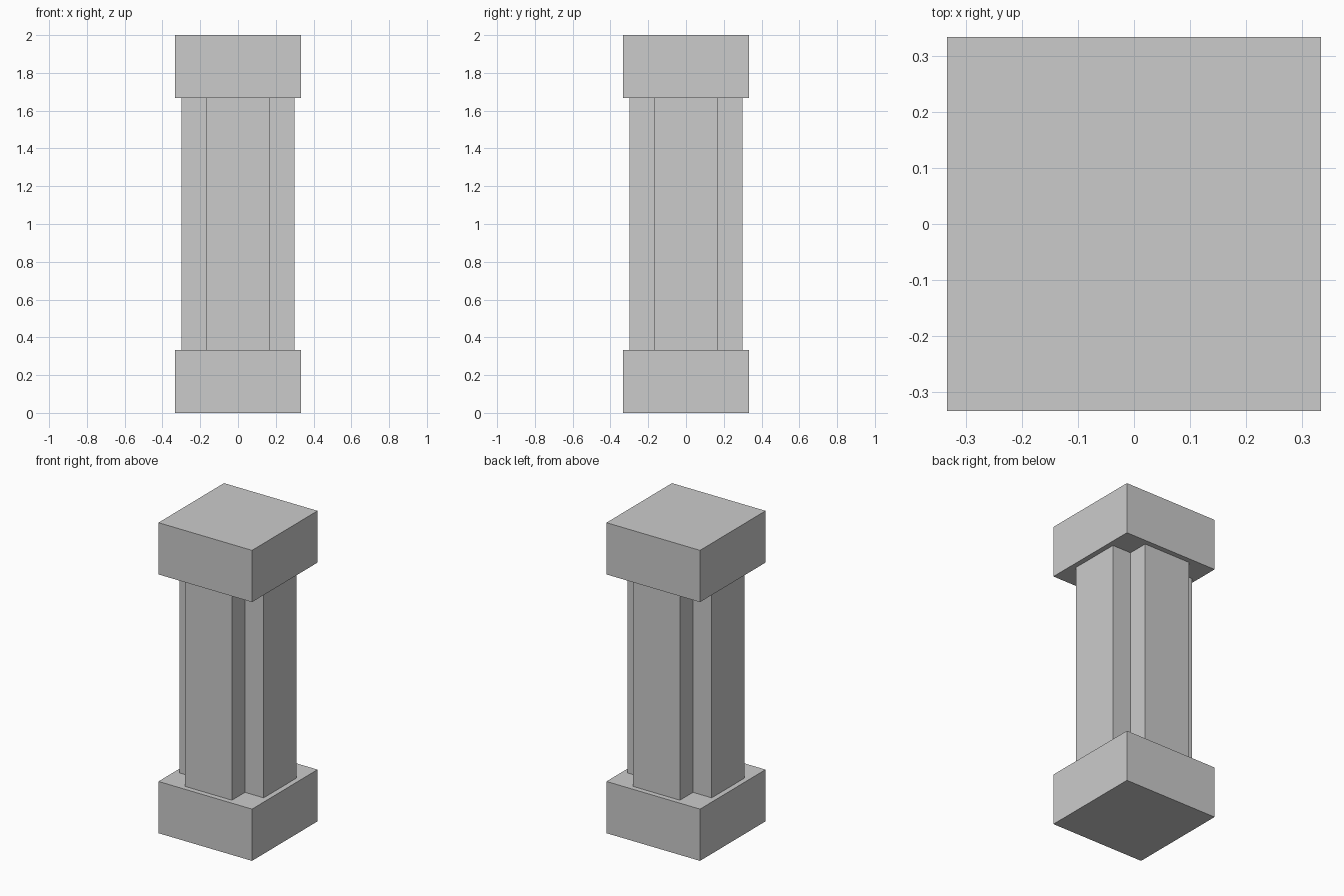
import bpy
import bmesh

cube = bpy.data.objects.get("Cube")
if cube:
    bpy.data.objects.remove(cube, do_unlink=True)

HALF = 1 / 3       # half width of base and cap, also their height
REACH = 0.3        # how far the shaft arms reach
ARM = 1 / 6        # half width of each arm
HEIGHT = 2.0

stone = bpy.data.materials.new("light_grey_stone")
stone.use_nodes = True
grey = (0.6, 0.6, 0.6, 1)
stone.diffuse_color = grey
stone.node_tree.nodes["Principled BSDF"].inputs["Base Color"].default_value = grey


def prism(name, outline, bottom, top):
    """Extrude a flat outline from one height to another."""
    bm = bmesh.new()
    face = bm.faces.new([bm.verts.new((x, y, bottom)) for x, y in outline])
    result = bmesh.ops.extrude_face_region(bm, geom=[face])
    verts = [v for v in result["geom"] if isinstance(v, bmesh.types.BMVert)]
    bmesh.ops.translate(bm, vec=(0, 0, top - bottom), verts=verts)
    bmesh.ops.recalc_face_normals(bm, faces=bm.faces)
    mesh = bpy.data.meshes.new(name)
    bm.to_mesh(mesh)
    bm.free()
    mesh.materials.append(stone)
    obj = bpy.data.objects.new(name, mesh)
    bpy.context.collection.objects.link(obj)
    return obj


def four_turns(points):
    """Repeat corner points in each quarter turn around the axis."""
    outline = []
    for _ in range(4):
        outline += points
        points = [(-y, x) for x, y in points]
    return outline


# Square base and cap
square = four_turns([(HALF, HALF)])
prism("base", square, 0, HALF)
prism("cap", square, HEIGHT - HALF, HEIGHT)

# Cross-shaped shaft with notched corners
cross = four_turns([(REACH, ARM), (ARM, ARM), (ARM, REACH)])
prism("shaft", cross, HALF, HEIGHT - HALF)
